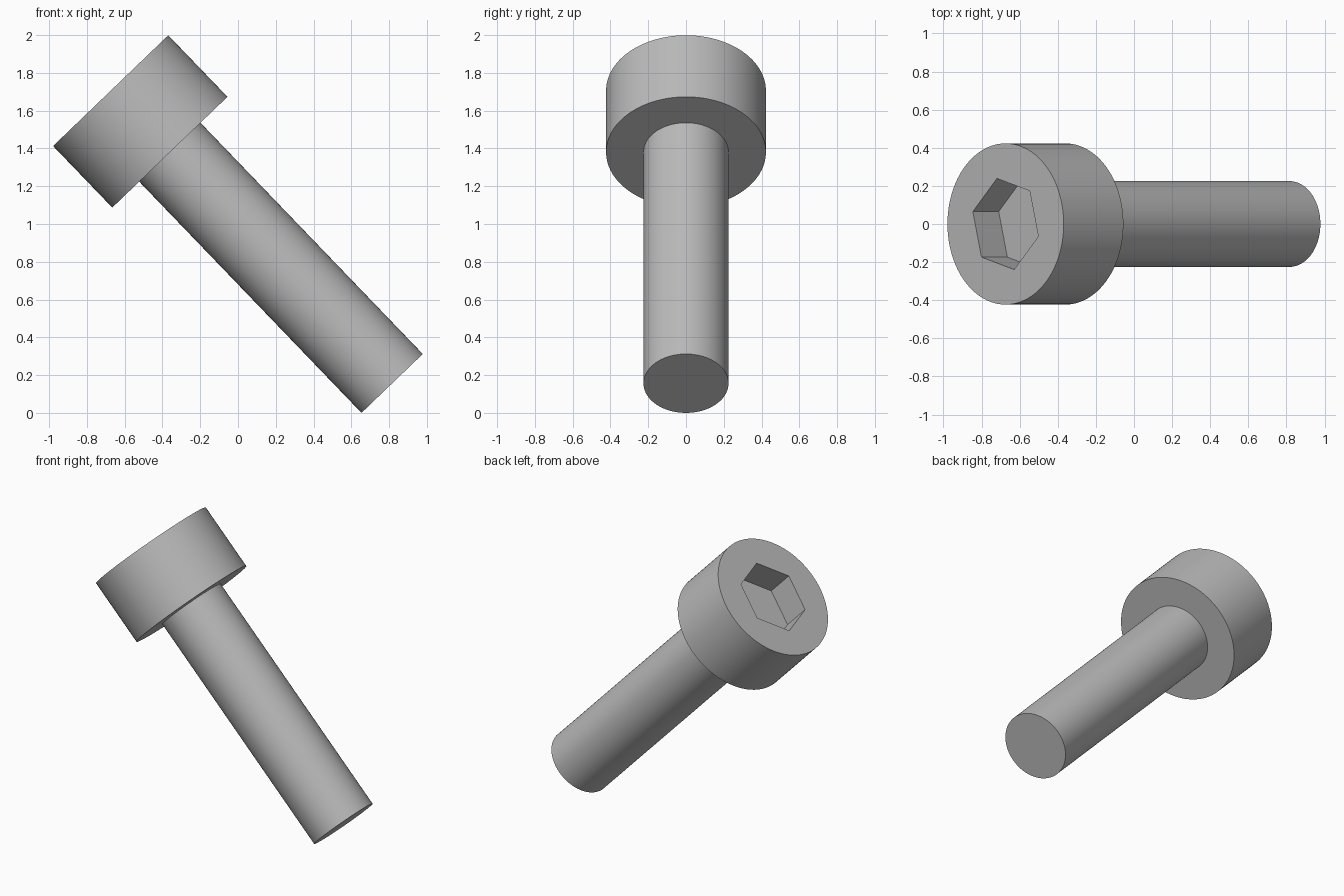
import bpy
import bmesh
from math import radians, sin, cos, tau

cube = bpy.data.objects.get("Cube")
if cube:
    bpy.data.objects.remove(cube, do_unlink=True)

SEGMENTS = 96
SHAFT_RADIUS, SHAFT_LENGTH = 0.225, 1.698
HEAD_RADIUS, HEAD_HEIGHT = 0.423, 0.452
SOCKET_RADIUS, SOCKET_DEPTH = 0.247, 0.196
TILT = radians(-43.87)
TIP = (0.816, 0, 0.156)

steel = bpy.data.materials.new("grey steel")
steel.use_nodes = True
steel.diffuse_color = (0.5, 0.5, 0.5, 1)
steel.node_tree.nodes["Principled BSDF"].inputs["Base Color"].default_value = (0.5, 0.5, 0.5, 1)


def ring(bm, radius, z, sides=SEGMENTS, phase=0.0):
    """Closed loop of vertices around the bolt axis."""
    angles = [phase + tau * i / sides for i in range(sides)]
    return [bm.verts.new((radius * cos(a), radius * sin(a), z)) for a in angles]


def wall(bm, lower, upper):
    """Quads joining two loops with the same number of sides."""
    n = len(lower)
    for i in range(n):
        j = (i + 1) % n
        bm.faces.new((lower[i], lower[j], upper[j], upper[i]))


def loop_edges(bm, loop):
    return [bm.edges.get((loop[i - 1], loop[i])) for i in range(len(loop))]


def finish(bm, name):
    """Orient the part along the tilted bolt axis and shade it."""
    bmesh.ops.recalc_face_normals(bm, faces=bm.faces)
    mesh = bpy.data.meshes.new(name)
    bm.to_mesh(mesh)
    bm.free()
    mesh.materials.append(steel)
    obj = bpy.data.objects.new(name, mesh)
    bpy.context.collection.objects.link(obj)
    obj.location = TIP
    obj.rotation_euler = (0, TILT, 0)
    bpy.ops.object.select_all(action="DESELECT")
    obj.select_set(True)
    bpy.context.view_layer.objects.active = obj
    bpy.ops.object.shade_smooth_by_angle(angle=radians(30))


# Shaft: plain cylinder with a flat tip
bm = bmesh.new()
tip = ring(bm, SHAFT_RADIUS, 0)
neck = ring(bm, SHAFT_RADIUS, SHAFT_LENGTH)
wall(bm, tip, neck)
bm.faces.new(tip)
bm.faces.new(neck)
finish(bm, "shaft")

# Head: cylinder with a hexagonal socket sunk into its top face
bm = bmesh.new()
top_z = SHAFT_LENGTH + HEAD_HEIGHT
under = ring(bm, HEAD_RADIUS, SHAFT_LENGTH)
top = ring(bm, HEAD_RADIUS, top_z)
rim = ring(bm, SOCKET_RADIUS, top_z, 6, radians(44.7))
floor = ring(bm, SOCKET_RADIUS, top_z - SOCKET_DEPTH, 6, radians(44.7))
wall(bm, under, top)
wall(bm, floor, rim)
bm.faces.new(under)
bm.faces.new(floor)
bmesh.ops.triangle_fill(bm, use_beauty=True, normal=(0, 0, 1),
                        edges=loop_edges(bm, top) + loop_edges(bm, rim))
finish(bm, "head")
